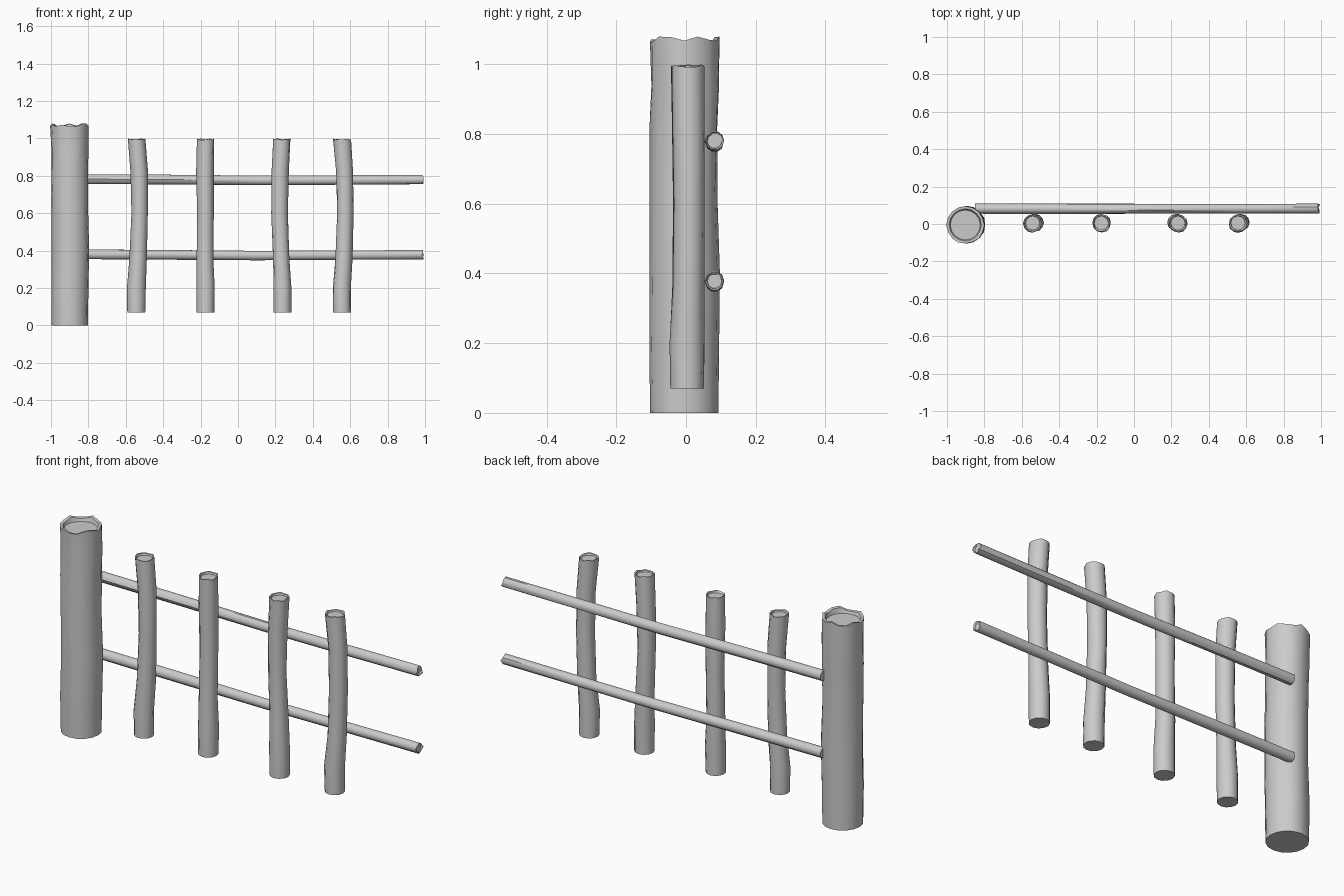
import bpy, bmesh, math, random
from mathutils import Vector

if "Cube" in bpy.data.objects:
    bpy.data.objects.remove(bpy.data.objects["Cube"])


def log(name, path, sides, seed, axis='Z', wobble=0.04, jag=0.01, depth=0.015, inner=0.8):
    """Rough log: path is (x, y, z, radius) rings, the last end gets a splintered, recessed cut."""
    rng = random.Random(seed)
    u = Vector((1, 0, 0)) if axis == 'Z' else Vector((0, 1, 0))
    v = Vector((0, 1, 0)) if axis == 'Z' else Vector((0, 0, 1))
    w = Vector((0, 0, 1)) if axis == 'Z' else Vector((1, 0, 0))
    bm = bmesh.new()
    dirs = [u * math.cos(math.tau * i / sides) + v * math.sin(math.tau * i / sides)
            for i in range(sides)]
    rings = []
    for k, (x, y, z, r) in enumerate(path):
        c = Vector((x, y, z))
        amount = 0 if k == 0 else wobble
        rings.append([bm.verts.new(c + d * r * (1 + rng.uniform(-amount, amount))) for d in dirs])
    # splintered rim, inner lip and recessed cut face
    c, r = Vector(path[-1][:3]), path[-1][3]
    drops = [rng.uniform(0, jag) for _ in dirs]
    for vert, drop in zip(rings[-1], drops):
        vert.co -= w * drop
    rings.append([bm.verts.new(c + d * r * (inner + 0.06) - w * (drop + 0.002))
                  for d, drop in zip(dirs, drops)])
    rings.append([bm.verts.new(c + d * r * inner - w * depth) for d in dirs])
    for a, b in zip(rings, rings[1:]):
        for i in range(sides):
            j = (i + 1) % sides
            bm.faces.new((a[i], a[j], b[j], b[i]))
    bm.faces.new(rings[0][::-1])
    bm.faces.new(rings[-1])
    bmesh.ops.recalc_face_normals(bm, faces=bm.faces)
    mesh = bpy.data.meshes.new(name)
    bm.to_mesh(mesh)
    bm.free()
    mesh.polygons.foreach_set("use_smooth", [True] * len(mesh.polygons))
    mesh.set_sharp_from_angle(angle=math.radians(40))
    obj = bpy.data.objects.new(name, mesh)
    bpy.context.collection.objects.link(obj)
    return obj


# large end post
log("end_post", [(-0.9, -0.005, 0, 0.098), (-0.9, -0.005, 0.19, 0.099),
                 (-0.895, -0.005, 0.4, 0.1), (-0.898, -0.008, 0.62, 0.096),
                 (-0.9, -0.006, 0.82, 0.098), (-0.9, -0.003, 0.94, 0.099),
                 (-0.902, -0.005, 1.08, 0.1)], 16, 3, wobble=0.03, jag=0.022, depth=0.03)

# upright pickets: x at the bottom, lower, middle, upper and top rings
heights = (0.07, 0.2, 0.36, 0.6, 0.82, 1.0)
pickets = [
    (-0.544, -0.544, -0.534, -0.526, -0.528, -0.542),
    (-0.174, -0.172, -0.176, -0.175, -0.176, -0.174),
    (0.238, 0.238, 0.231, 0.222, 0.224, 0.235),
    (0.556, 0.555, 0.566, 0.573, 0.57, 0.556),
]
bow = (0, 0, 0.004, 0.005, 0.004, 0.002)
for n, xs in enumerate(pickets):
    radii = (0.048, 0.049, 0.045, 0.044, 0.046, 0.047)
    log(f"picket_{n + 1}", [(x, 0.003 + b, z, r) for x, z, b, r in zip(xs, heights, bow, radii)],
        12, 10 + n, jag=0.009, depth=0.014)

# two horizontal rails behind the pickets
for n, z in enumerate((0.38, 0.782)):
    log(f"rail_{n + 1}", [(-0.85, 0.082, z, 0.027), (-0.4, 0.081, z - 0.002, 0.027),
                          (0.1, 0.082, z - 0.007, 0.026), (0.55, 0.082, z - 0.005, 0.026),
                          (0.995, 0.082, z - 0.002, 0.026)],
        10, 30 + n, axis='X', jag=0.012, depth=0.014)
